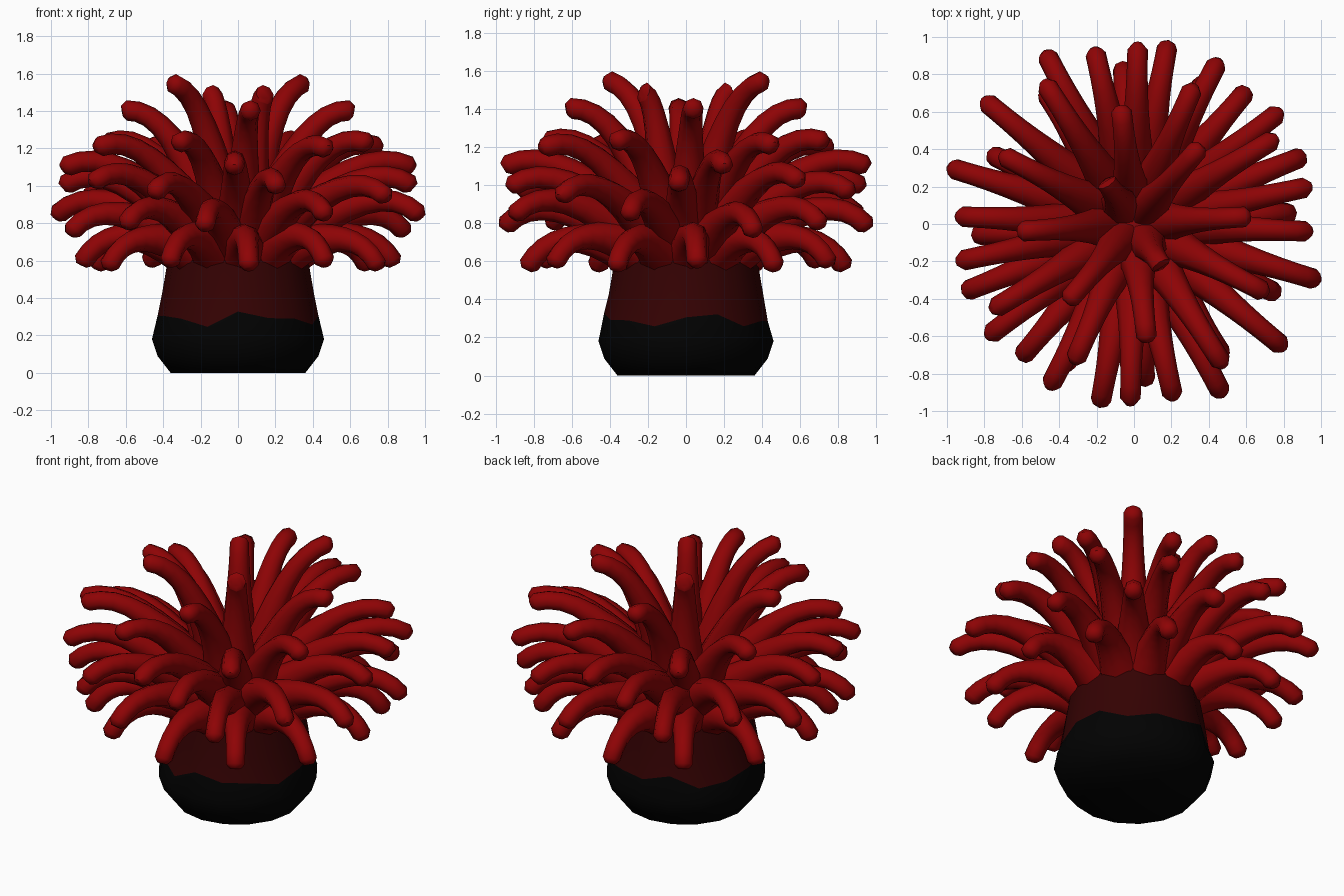
import bpy, bmesh, math
from mathutils import Vector

if "Cube" in bpy.data.objects:
    bpy.data.objects.remove(bpy.data.objects["Cube"])


def material(name, rgb):
    m = bpy.data.materials.new(name)
    m.diffuse_color = (*rgb, 1)
    m.use_nodes = True
    m.node_tree.nodes["Principled BSDF"].inputs["Base Color"].default_value = m.diffuse_color
    return m


RED = material("tentacle red", (0.27, 0.001, 0.0015))
MAROON = material("stalk maroon", (0.034, 0.0005, 0.0007))
BLACK = material("foot black", (0.0005, 0.0005, 0.0005))


def finish(name, bm, mats, angle):
    bmesh.ops.recalc_face_normals(bm, faces=bm.faces)
    me = bpy.data.meshes.new(name)
    bm.to_mesh(me)
    bm.free()
    for m in mats:
        me.materials.append(m)
    ob = bpy.data.objects.new(name, me)
    bpy.context.collection.objects.link(ob)
    bpy.ops.object.select_all(action='DESELECT')
    ob.select_set(True)
    bpy.context.view_layer.objects.active = ob
    bpy.ops.object.shade_smooth_by_angle(angle=math.radians(angle))
    return ob


def skin(bm, rings, mats):
    """Join rings of points into a closed skin; mats gives one index per band."""
    loops = [[bm.verts.new(p) for p in ring] for ring in rings]
    n = len(loops[0])
    for a, b, m in zip(loops, loops[1:], mats):
        for i in range(n):
            j = (i + 1) % n
            bm.faces.new((a[i], a[j], b[j], b[i])).material_index = m
    bm.faces.new(loops[0]).material_index = mats[0]
    bm.faces.new(loops[-1]).material_index = mats[-1]


# Body: black foot with a wavy upper edge, maroon stalk, red crown
# rows: radius, height, waviness, colour of the band above
profile = [(0.36, 0.0, 0, 2), (0.43, 0.09, 0, 2), (0.46, 0.18, 0, 2),
           (0.43, 0.29, 1, 1), (0.405, 0.43, 0, 1), (0.375, 0.605, 0, 0),
           (0.365, 0.70, 0, 0), (0.30, 0.82, 0, 0), (0.17, 0.90, 0, 0), (0.03, 0.91, 0, 0)]
SEG = 16
rings = []
for r, z, wave, _ in profile:
    ring = []
    for i in range(SEG):
        a = math.tau * i / SEG
        w = wave * (0.028 * math.sin(4 * a + 0.6) + 0.022 * math.sin(7 * a))
        ring.append((r * math.cos(a), r * math.sin(a), z + w))
    rings.append(ring)
bm = bmesh.new()
skin(bm, rings, [p[3] for p in profile[:-1]])
finish("body", bm, (RED, MAROON, BLACK), 60)


# Tentacles: tubes arching outward from the crown to a blunt, bevelled tip
def tentacle(bm, x, y, z, sides=8):
    ang, reach = math.atan2(y, x), math.hypot(x, y)
    e = (z - 0.55) / 1.02                        # 0 = lowest tier, 1 = top tier
    r0, z0 = 0.31 - 0.21 * e, 0.66 + 0.14 * e
    lift = 0.26 - 0.31 * e * e
    root, tip = Vector((r0, z0)), Vector((reach, z))
    ctrl = Vector((r0 + (reach - r0) * (0.76 - 0.44 * e * e), z + lift))
    side = Vector((-math.sin(ang), math.cos(ang), 0))
    out = Vector((math.cos(ang), math.sin(ang), 0))
    ts = [0, 0.12, 0.24, 0.36, 0.48, 0.6, 0.72, 0.84, 0.95, 1]
    rings = []
    for t in ts:
        p = root * (1 - t) ** 2 + ctrl * 2 * t * (1 - t) + tip * t * t
        d = ((ctrl - root) * (1 - t) + (tip - ctrl) * t).normalized()
        rad = 0.03 if t == 1 else 0.055 + 0.075 * (1 - t) ** 3
        up = out * -d.y + Vector((0, 0, d.x))
        c = out * p.x + Vector((0, 0, p.y))
        rings.append([c + side * rad * math.cos(math.tau * i / sides)
                      + up * rad * math.sin(math.tau * i / sides) for i in range(sides)])
    skin(bm, rings, [0] * (len(ts) - 1))


# Tip positions for half of the crown; the other half is turned by 180 degrees
tips = {
    "top_tentacles": [(0.36, 0.42, 1.55), (0.15, -0.23, 1.49)],
    "upper_tentacles": [(0.62, 0.04, 1.40), (0.07, -0.63, 1.40)],
    "middle_tentacles": [(0.48, -0.76, 1.19), (0.32, 0.74, 1.22), (0.76, 0.46, 1.20),
                         (0.71, -0.37, 1.22)],
    "wide_tentacles": [(0.94, 0.20, 1.09), (0.94, -0.04, 0.99), (0.21, -0.93, 0.98),
                       (-0.02, -0.96, 1.09), (-0.45, -0.87, 0.95), (0.80, -0.66, 0.93),
                       (0.78, 0.60, 1.01)],
    "low_tentacles": [(0.90, 0.36, 0.74), (0.98, -0.30, 0.83), (0.47, -0.91, 0.83),
                      (-0.18, -0.96, 0.77), (0.60, 0.71, 0.78)],
    "drooping_tentacles": [(0.84 * math.cos(math.radians(a)), 0.84 * math.sin(math.radians(a)),
                            0.555 + 0.02 * (i % 2)) for i, a in enumerate(range(-86, 90, 30))],
}
for name, half in tips.items():
    bm = bmesh.new()
    for x, y, z in half:
        tentacle(bm, x, y, z)
        tentacle(bm, -x, -y, z)
    finish(name, bm, (RED,), 60)
